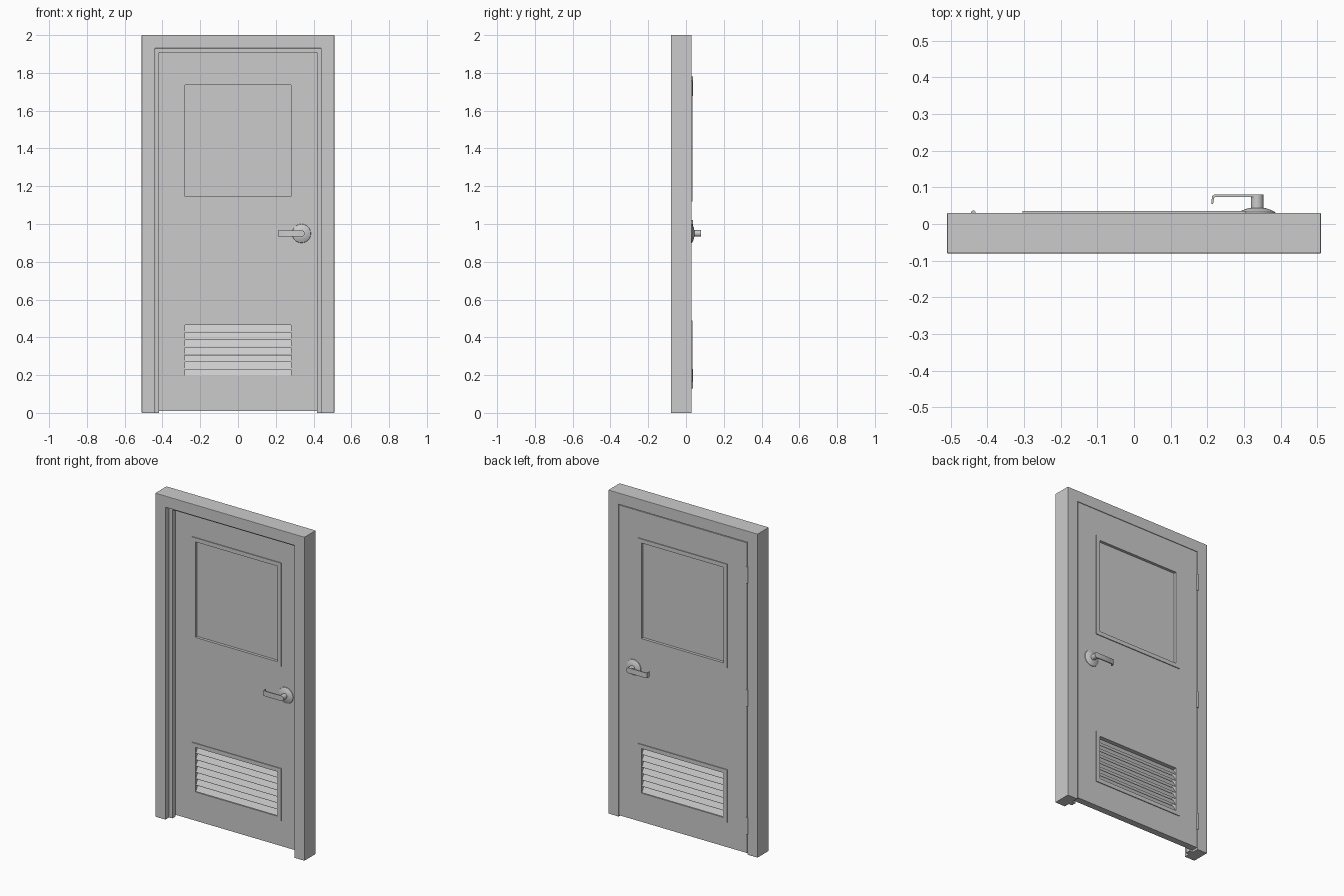
import bpy, bmesh, math

if "Cube" in bpy.data.objects:
    bpy.data.objects.remove(bpy.data.objects["Cube"])

BACK, FRONT = 0.030, -0.011          # door faces
MID = (BACK + FRONT) / 2


def finish(name, bm, smooth=False):
    bmesh.ops.recalc_face_normals(bm, faces=bm.faces)
    me = bpy.data.meshes.new(name)
    bm.to_mesh(me)
    bm.free()
    ob = bpy.data.objects.new(name, me)
    bpy.context.collection.objects.link(ob)
    if smooth:
        bpy.context.view_layer.objects.active = ob
        ob.select_set(True)
        bpy.ops.object.shade_smooth_by_angle(angle=math.radians(35))
        ob.select_set(False)
    return ob


def loft(bm, rings, caps=True, closed=True):
    """Skin a list of vertex rings."""
    vr = [[bm.verts.new(p) for p in r] for r in rings]
    n = len(vr[0])
    for a, b in zip(vr, vr[1:]):
        for i in range(n):
            j = (i + 1) % n
            bm.faces.new((a[i], a[j], b[j], b[i]))
    if caps:
        bm.faces.new(vr[0])
        bm.faces.new(vr[-1])


def plate(name, xs, zs, y0, y1, holes):
    """Plate in xz cut into grid cells, with some cells left open."""
    bm = bmesh.new()
    v = [[bm.verts.new((x, y0, z)) for z in zs] for x in xs]
    for i in range(len(xs) - 1):
        for j in range(len(zs) - 1):
            if (i, j) not in holes:
                bm.faces.new((v[i][j], v[i + 1][j], v[i + 1][j + 1], v[i][j + 1]))
    ext = bmesh.ops.extrude_face_region(bm, geom=bm.faces[:])
    for e in ext["geom"]:
        if isinstance(e, bmesh.types.BMVert):
            e.co.y = y1
    return finish(name, bm)


# door frame: double-rabbet section swept around the opening with mitred corners
section = [(0, -.08), (.07, -.08), (.07, -.045), (.093, -.045),
           (.093, -.0125), (.07, -.0125), (.07, .03), (0, .03)]
bm = bmesh.new()
loft(bm, [[(s * (.51 - w), y, 2 - w if top else 0) for w, y in section]
          for s, top in ((-1, 0), (-1, 1), (1, 1), (1, 0))])
frame = finish("door_frame", bm)
bev = frame.modifiers.new("soft_edges", "BEVEL")
bev.width, bev.segments = .002, 2

# door leaf with window and vent openings
WIN, VENT, HX = (1.145, 1.735), (.19, .465), .28
plate("door_leaf", [-.437, -HX, HX, .437], [.01, *VENT, *WIN, 1.927],
      FRONT, BACK, {(1, 1), (1, 3)})

# trim rings on both faces
for part, (z0, z1) in (("window", WIN), ("vent", VENT)):
    for side, y0, y1 in (("front", FRONT - .005, FRONT), ("back", BACK, BACK + .005)):
        plate(f"{part}_trim_{side}", [-HX - .025, -HX, HX, HX + .025],
              [z0 - .025, z0, z1, z1 + .025], y0, y1, {(1, 1)})

# window pane
plate("window_pane", [-HX, HX], WIN, MID - .008, MID + .008, set())

# inverted-V vent slats
PITCH, H, T, D = .0393, .039, .004, .0195
for k in range(7):
    z = VENT[0] + PITCH * k
    vee = [(MID - D, z), (MID, z + H - T), (MID + D, z),
           (MID + D, z + T), (MID, z + H), (MID - D, z + T)]
    bm = bmesh.new()
    loft(bm, [[(x, y, zz) for y, zz in vee] for x in (-HX, HX)])
    finish(f"vent_slat_{k + 1}", bm)

# hinge knuckles on the back
for k, z in enumerate((.18, .97, 1.73)):
    bm = bmesh.new()
    loft(bm, [[(-.4385 + .006 * math.cos(a), BACK + .001 + .006 * math.sin(a), zz)
               for a in [math.tau * i / 16 for i in range(16)]]
              for zz in (z - .052, z + .052)])
    finish(f"hinge_{k + 1}", bm, True)

# lever handles: turned rose and neck, plus a bent flat lever
HCX, HCZ, N = .336, .95, 32
rose = [(.05, 0), (.049, .003), (.034, .010), (.024, .013), (.017, .014), (.017, .05)]
bar = [(.336, .050), (.219, .050), (.213, .046), (.211, .025), (.216, .025),
       (.219, .0425), (.224, .0435), (.336, .0435)]
for side, base, s in (("front", FRONT, -1), ("back", BACK, 1)):
    bm = bmesh.new()
    loft(bm, [[(HCX + r * math.cos(math.tau * i / N), base + s * h,
                HCZ + r * math.sin(math.tau * i / N)) for i in range(N)]
              for r, h in rose])
    finish(f"handle_rose_{side}", bm, True)
    bm = bmesh.new()
    loft(bm, [[(x, base + s * h, z) for x, h in bar] for z in (HCZ - .016, HCZ + .016)])
    finish(f"handle_lever_{side}", bm, True)
